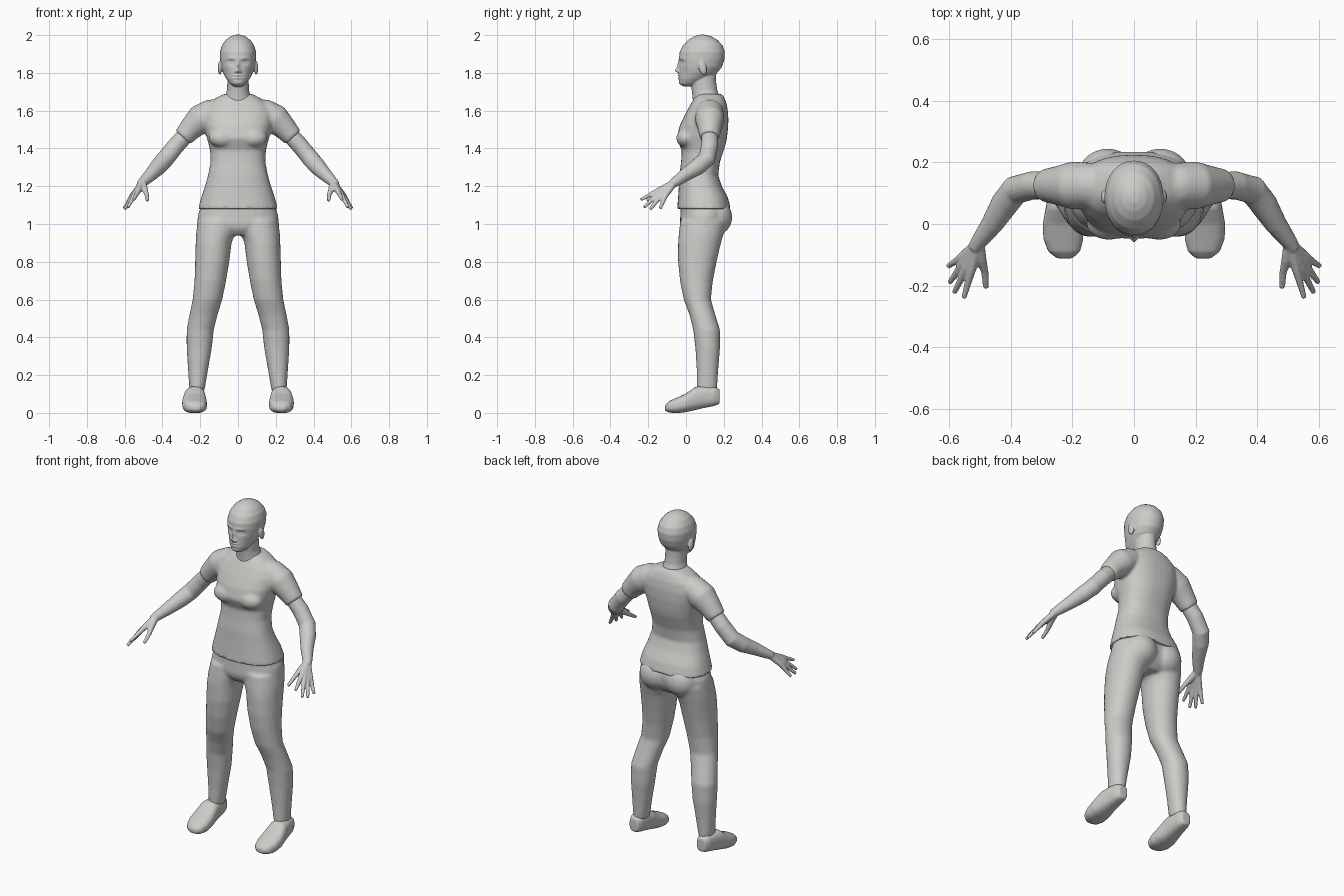
import bpy, bmesh, math
from mathutils import Vector, Matrix

grey = bpy.data.materials.new("warm_grey")
grey.diffuse_color = (0.6, 0.6, 0.58, 1)


def skin(bm, rings):
    """Bridge equal-sized rings of points and cap both ends."""
    vs = [[bm.verts.new(p) for p in r] for r in rings]
    n = len(vs[0])
    for a, b in zip(vs, vs[1:]):
        for i in range(n):
            j = (i + 1) % n
            bm.faces.new((a[i], a[j], b[j], b[i]))
    bm.faces.new(vs[0][::-1])
    bm.faces.new(vs[-1])


def oval(u0, u1, v0, v1, power, n=32):
    """Rounded section filling the given box."""
    out = []
    for i in range(n):
        c, s = math.cos(2 * math.pi * i / n), math.sin(2 * math.pi * i / n)
        e = 2 / power
        out.append(((u0 + u1) / 2 + (u1 - u0) / 2 * math.copysign(abs(c) ** e, c),
                    (v0 + v1) / 2 + (v1 - v0) / 2 * math.copysign(abs(s) ** e, s)))
    return out


def trunk(bm, rows, power=2.0):
    """Centred body: rows of (z, front y, back y, half width)."""
    skin(bm, [[(x, y, z) for x, y in oval(-w, w, f, b, power)] for z, f, b, w in rows])


def tube(bm, pts, side):
    """Round limb: points of (x, y, z, radius)."""
    ps = [Vector((x * side, y, z)) for x, y, z, r in pts]
    rings = []
    for i, p in enumerate(ps):
        d = ps[min(i + 1, len(ps) - 1)] - ps[max(i - 1, 0)]
        q = d.to_track_quat('Z', 'Y')
        r = pts[i][3]
        rings.append([p + q @ Vector((u, v, 0)) for u, v in oval(-r, r, -r, r, 2, 20)])
    skin(bm, rings)


def ball(bm, c, r, tilt=0):
    m = Matrix.Translation(c) @ Matrix.Rotation(tilt, 4, 'X') @ Matrix.Diagonal((*r, 1))
    bmesh.ops.create_uvsphere(bm, u_segments=24, v_segments=16, radius=1, matrix=m)


def finish(name, bm, voxel, smooth):
    """Fuse overlapping volumes into one smooth surface."""
    bmesh.ops.recalc_face_normals(bm, faces=bm.faces)
    me = bpy.data.meshes.new(name)
    bm.to_mesh(me)
    bm.free()
    ob = bpy.data.objects.new(name, me)
    bpy.context.collection.objects.link(ob)
    rm = ob.modifiers.new("fuse", 'REMESH')
    rm.mode, rm.voxel_size = 'VOXEL', voxel
    sm = ob.modifiers.new("soften", 'SMOOTH')
    sm.factor, sm.iterations = 0.5, smooth
    ev = ob.evaluated_get(bpy.context.evaluated_depsgraph_get())
    new = bpy.data.meshes.new_from_object(ev)
    ob.modifiers.clear()
    ob.data = new
    new.materials.clear()
    new.materials.append(grey)
    new.polygons.foreach_set("use_smooth", [True] * len(new.polygons))
    return ob


# Shirt: torso with short sleeves
bm = bmesh.new()
trunk(bm, [(1.08, -.047, .238, .212), (1.14, -.042, .222, .195), (1.20, -.038, .19, .175),
           (1.26, -.035, .170, .158), (1.33, -.026, .180, .145), (1.39, -.022, .2, .148),
           (1.42, -.036, .21, .155), (1.455, -.05, .217, .165), (1.52, -.034, .224, .18),
           (1.58, -.005, .224, .185), (1.63, .022, .217, .165), (1.665, .042, .205, .12),
           (1.688, .06, .192, .078)], 2.4)
for s in (1, -1):
    tube(bm, [(.08, .125, 1.605, .06), (.14, .125, 1.588, .074), (.20, .125, 1.555, .078),
              (.25, .125, 1.505, .063), (.292, .125, 1.458, .053)], s)
    ball(bm, (.08 * s, .0, 1.455), (.075, .052, .05))
finish("shirt", bm, .009, 6)

# Trousers: hips, seat and legs
bm = bmesh.new()
trunk(bm, [(.94, .0, .17, .1), (.97, -.025, .2, .19), (1.0, -.033, .215, .217),
           (1.05, -.03, .222, .212), (1.11, -.028, .21, .19)], 2.3)
legs = [(1.02, .0, .212, -.03, .22), (.95, .015, .222, -.038, .2), (.9, .034, .224, -.042, .185),
        (.8, .046, .227, -.042, .162), (.7, .063, .23, -.032, .142), (.6, .083, .24, -.012, .132),
        (.52, .108, .257, .018, .155), (.44, .128, .272, .038, .18), (.34, .139, .272, .05, .18),
        (.22, .16, .264, .057, .17), (.115, .178, .257, .058, .164)]
for s in (1, -1):
    skin(bm, [[(x * s, y, z) for x, y in oval(a, b, f, k, 2.1)] for z, a, b, f, k in legs])
    ball(bm, (.085 * s, .155, 1.035), (.098, .09, .095))
finish("trousers", bm, .009, 6)

# Shoes, sectioned from toe to heel
shoe = [(-.112, .2, .25, .012, .04), (-.09, .175, .278, .002, .062), (-.05, .164, .294, -.002, .08),
        (0, .165, .296, .004, .103), (.05, .172, .287, .015, .138), (.10, .177, .277, .027, .143),
        (.15, .183, .267, .037, .14), (.178, .195, .253, .046, .125)]
for s, side in ((1, "left"), (-1, "right")):
    bm = bmesh.new()
    skin(bm, [[(x * s, y, z) for x, z in oval(a, b, lo, hi, 2.6)] for y, a, b, lo, hi in shoe])
    finish(side + "_shoe", bm, .006, 5)

# Arms with palm, fingers and thumb
wrist = (.505, -.06, 1.22)
fingers = [((.527, -.15, 1.176), (.552, -.24, 1.128)), ((.543, -.145, 1.163), (.583, -.222, 1.088)),
           ((.555, -.13, 1.152), (.598, -.19, 1.078)), ((.561, -.11, 1.149), (.603, -.137, 1.082))]
for s, side in ((1, "left"), (-1, "right")):
    bm = bmesh.new()
    tube(bm, [(.25, .125, 1.50, .043), (.33, .125, 1.413, .046), (.385, .11, 1.345, .047),
              (.42, .065, 1.305, .045), (.46, .0, 1.263, .036), (*wrist, .026),
              (.518, -.08, 1.207, .022)], s)
    for knuckle, tip in fingers:
        mid = Vector(knuckle).lerp(Vector(tip), .5)
        tube(bm, [(*wrist, .018), (*knuckle, .0145), (*mid, .011), (*tip, .0085)], s)
    tube(bm, [(*wrist, .02), (.495, -.115, 1.187, .017), (.484, -.155, 1.158, .012),
              (.48, -.208, 1.125, .009)], s)
    finish(side + "_arm", bm, .0045, 4)

# Head, ears and neck
bm = bmesh.new()
trunk(bm, [(1.728, -.015, .03, .02), (1.742, -.034, .07, .042), (1.77, -.038, .12, .063),
           (1.80, -.037, .165, .079), (1.83, -.036, .19, .089), (1.87, -.037, .203, .095),
           (1.91, -.034, .206, .096), (1.945, -.017, .194, .086), (1.975, .012, .167, .065),
           (1.993, .042, .135, .04), (2.002, .07, .105, .015)], 2.1)
trunk(bm, [(1.60, .04, .19, .085), (1.655, .036, .185, .078), (1.68, .034, .177, .066),
           (1.71, .03, .165, .058), (1.75, .025, .16, .057), (1.80, .03, .16, .055)])
for s in (1, -1):
    ball(bm, (.096 * s, .088, 1.826), (.011, .021, .037), .25)
head = finish("head", bm, .004, 6)

# Face modelling: (x, z, x radius, z radius, push along y)
face = [(0, 1.813, .011, .013, -.020), (0, 1.84, .009, .022, -.010), (.013, 1.807, .007, .007, -.009),
        (.038, 1.856, .019, .013, .011), (.038, 1.855, .012, .007, -.005), (.034, 1.877, .028, .009, -.004),
        (0, 1.787, .022, .005, -.007), (0, 1.773, .018, .005, -.007), (0, 1.78, .025, .003, .004),
        (0, 1.75, .02, .012, -.003), (.062, 1.80, .018, .025, .004)]
for v in head.data.vertices:
    x, y, z = v.co
    if y < .04 and z > 1.735:
        for fx, fz, rx, rz, push in face:
            v.co.y += push * math.exp(-((abs(x) - fx) / rx) ** 2 - ((z - fz) / rz) ** 2)
